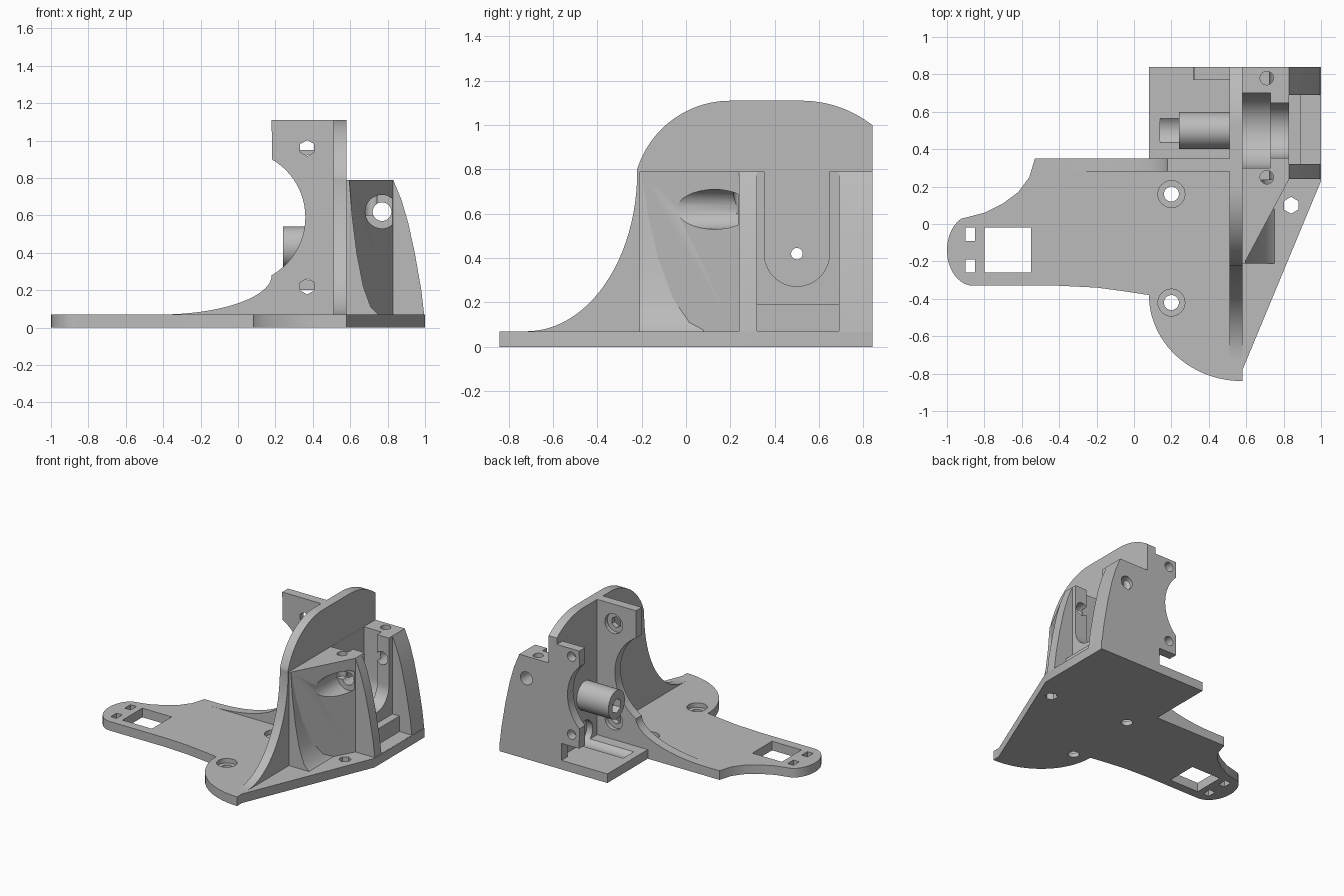
import bpy, bmesh
from math import sin, cos, radians, pi
from mathutils import Vector

cube = bpy.data.objects.get("Cube")
if cube:
    bpy.data.objects.remove(cube)

grey = bpy.data.materials.new("light grey plastic")
grey.use_nodes = True
colour = (0.5, 0.5, 0.5, 1)
grey.diffuse_color = colour
grey.node_tree.nodes["Principled BSDF"].inputs["Base Color"].default_value = colour


def arc(cx, cy, rx, ry, start, end, n=24):
    """Points along an elliptical arc, angles in degrees."""
    steps = [radians(start + (end - start) * i / n) for i in range(n + 1)]
    return [(cx + rx * cos(t), cy + ry * sin(t)) for t in steps]


def prism(name, outline, axis, low, high):
    """Extrude an outline along an axis; outline is in the other two axes."""
    place = {"x": lambda a, b, d: (d, a, b),
             "y": lambda a, b, d: (a, d, b),
             "z": lambda a, b, d: (a, b, d)}[axis]
    bm = bmesh.new()
    face = bm.faces.new([bm.verts.new(place(a, b, low)) for a, b in outline])
    top = bmesh.ops.extrude_face_region(bm, geom=[face])["geom"]
    bmesh.ops.translate(bm, verts=[v for v in top if isinstance(v, bmesh.types.BMVert)],
                        vec=Vector(place(0, 0, high - low)))
    bmesh.ops.recalc_face_normals(bm, faces=bm.faces)
    mesh = bpy.data.meshes.new(name)
    bm.to_mesh(mesh)
    bm.free()
    mesh.materials.append(grey)
    obj = bpy.data.objects.new(name, mesh)
    bpy.context.collection.objects.link(obj)
    return obj


def rect(a0, b0, a1, b1):
    return [(a0, b0), (a1, b0), (a1, b1), (a0, b1)]


def drill(a, b, r, axis, low, high, sides=32):
    return prism("cutter", arc(a, b, r, r, 90, 450, sides)[:-1], axis, low, high)


def cut(obj, cutters):
    """Subtract the cutters, then remove them."""
    for c in cutters:
        c.hide_render = True
        mod = obj.modifiers.new("cut", "BOOLEAN")
        mod.operation = "DIFFERENCE"
        mod.solver = "EXACT"
        mod.object = c
    deps = bpy.context.evaluated_depsgraph_get()
    mesh = bpy.data.meshes.new_from_object(obj.evaluated_get(deps))
    obj.modifiers.clear()
    obj.data = mesh
    for c in cutters:
        bpy.data.objects.remove(c)


# Base plate with rounded arm
arm_edge = [(-0.05, -0.36), (-0.2, -0.34), (-0.4, -0.33)]
arm_end = arc(-0.86, -0.14, 0.14, 0.19, 270, 118, 16)
arm_flare = [(-0.8, 0.06), (-0.7, 0.11), (-0.62, 0.17), (-0.56, 0.25), (-0.53, 0.35)]
outline = ([(0.08, 0.84), (1, 0.84), (1, 0.23), (0.58, -0.78)]
           + arc(0.58, -0.38, 0.5, 0.46, 270, 180) + arm_edge + arm_end
           + arm_flare + [(0.08, 0.35)])
base = prism("base_plate", outline, "z", 0, 0.07)
cutters = [drill(0.84, 0.1, 0.045, "z", -1, 1, 6),
           prism("cutter", rect(-0.8, -0.26, -0.55, -0.02), "z", -1, 1),
           drill(0.5, 0.14, 0.095, "x", 0.14, 0.6)]
for y in (0.16, -0.42):
    cutters += [drill(0.2, y, 0.04, "z", -1, 1), drill(0.2, y, 0.072, "z", 0.035, 1)]
for y in (-0.09, -0.26):
    cutters.append(prism("cutter", rect(-0.9, y, -0.85, y + 0.07), "z", -1, 1))
cut(base, cutters)

# Curved upright spine
outline = ([(0.84, 0.03), (-0.72, 0.03)] + arc(-0.72, 0.79, 0.5, 0.72, 270, 360)
           + arc(0.2, 0.67, 0.44, 0.44, 163, 90) + arc(0.52, 0.59, 0.52, 0.52, 90, 52))
spine = prism("spine", outline, "x", 0.51, 0.58)
cut(spine, [drill(0.5, 0.42, 0.026, "x", 0, 1), drill(0.5, 0.14, 0.095, "x", 0.1, 0.56)])

# Front cross wall with round cut-out and sweeping foot
outline = ([(0.55, 0.03), (0.55, 1.11), (0.18, 1.11)]
           + arc(0.003, 0.59, 0.357, 0.357, 60, -60)
           + arc(-0.42, 0.28, 0.6, 0.21, 360, 270) + [(-0.42, 0.03)])
front_wall = prism("front_wall", outline, "y", 0.28, 0.35)
cutters = []
for z in (0.96, 0.22):
    cutters += [drill(0.37, z, 0.043, "y", 0, 0.6, 6), drill(0.37, z, 0.075, "y", 0.32, 0.6)]
cut(front_wall, cutters)

# Rear cross wall with two lugs
back_wall = prism("back_wall", [(0.54, 0.03), (0.54, 0.95), (0.32, 0.95)]
                  + arc(0.09, 0.59, 0.33, 0.33, 46, -46)
                  + [(0.32, 0.2), (0.47, 0.2), (0.47, 0.03)], "y", 0.77, 0.84)
cut(back_wall, [drill(0.385, z, 0.036, "y", 0.5, 1) for z in (0.89, 0.29)])


def u_slot(r, x0, x1):
    return prism("cutter", [(0.5 + r, 1), (0.5 - r, 1)]
                 + arc(0.5, 0.42, r, r, 180, 360), "x", x0, x1)


# Holder block with bowed outer face and stepped slot
bow = [(0.83, 0.79), (0.875, 0.68), (0.91, 0.56), (0.945, 0.4), (0.98, 0.2), (1, 0.03)]
holder = prism("holder_block", [(0.56, 0.03), (0.56, 0.79)] + bow, "y", 0.24, 0.84)
screw = (0.77, 0.62)
cut(holder, [u_slot(0.2, 0.581, 0.73), u_slot(0.147, 0.7, 0.9),
             prism("cutter", rect(0.32, 0.19, 0.69, 1), "x", 0.83, 1.2),
             prism("cutter", rect(0.32, 0.071, 0.69, 1), "x", 0.89, 1.2),
             drill(*screw, 0.05, "y", 0, 1),
             drill(0.71, 0.78, 0.036, "z", 0.6, 1),
             drill(0.71, 0.25, 0.036, "z", 0.6, 1),
             drill(0.5, 0.42, 0.026, "x", 0.5, 1)])

# Slanted brace in front of the holder
brace = prism("slanted_brace", [(0.56, 0.24), (0.83, 0.24), (0.59, -0.21), (0.56, -0.21)],
              "z", 0.03, 0.79)
cut(brace, [drill(*screw, 0.09, "y", -1, 0.235), drill(*screw, 0.05, "y", -1, 1),
            drill(0.71, 0.25, 0.036, "z", 0.6, 1)])

# Flared foot of the brace
flare = prism("brace_flare", [(0.56, 0.03), (0.56, 0.79), (0.595, 0.79), (0.61, 0.6),
                              (0.635, 0.4), (0.67, 0.22), (0.71, 0.11), (0.75, 0.07),
                              (0.75, 0.03)], "y", -0.21, 0.08)

# Shaft boss on the inner side of the spine
boss = prism("shaft_boss", arc(0.5, 0.43, 0.1, 0.11, 0, 360, 40)[:-1], "x", 0.24, 0.53)
cut(boss, [drill(0.5, 0.42, 0.026, "x", 0, 1), drill(0.5, 0.42, 0.055, "x", 0, 0.3, 6)])

# Smooth the curved faces, keep edges crisp
parts = [base, spine, front_wall, back_wall, holder, brace, flare, boss]
bpy.ops.object.select_all(action="DESELECT")
for part in parts:
    part.select_set(True)
bpy.context.view_layer.objects.active = base
bpy.ops.object.shade_smooth_by_angle(angle=radians(30))
